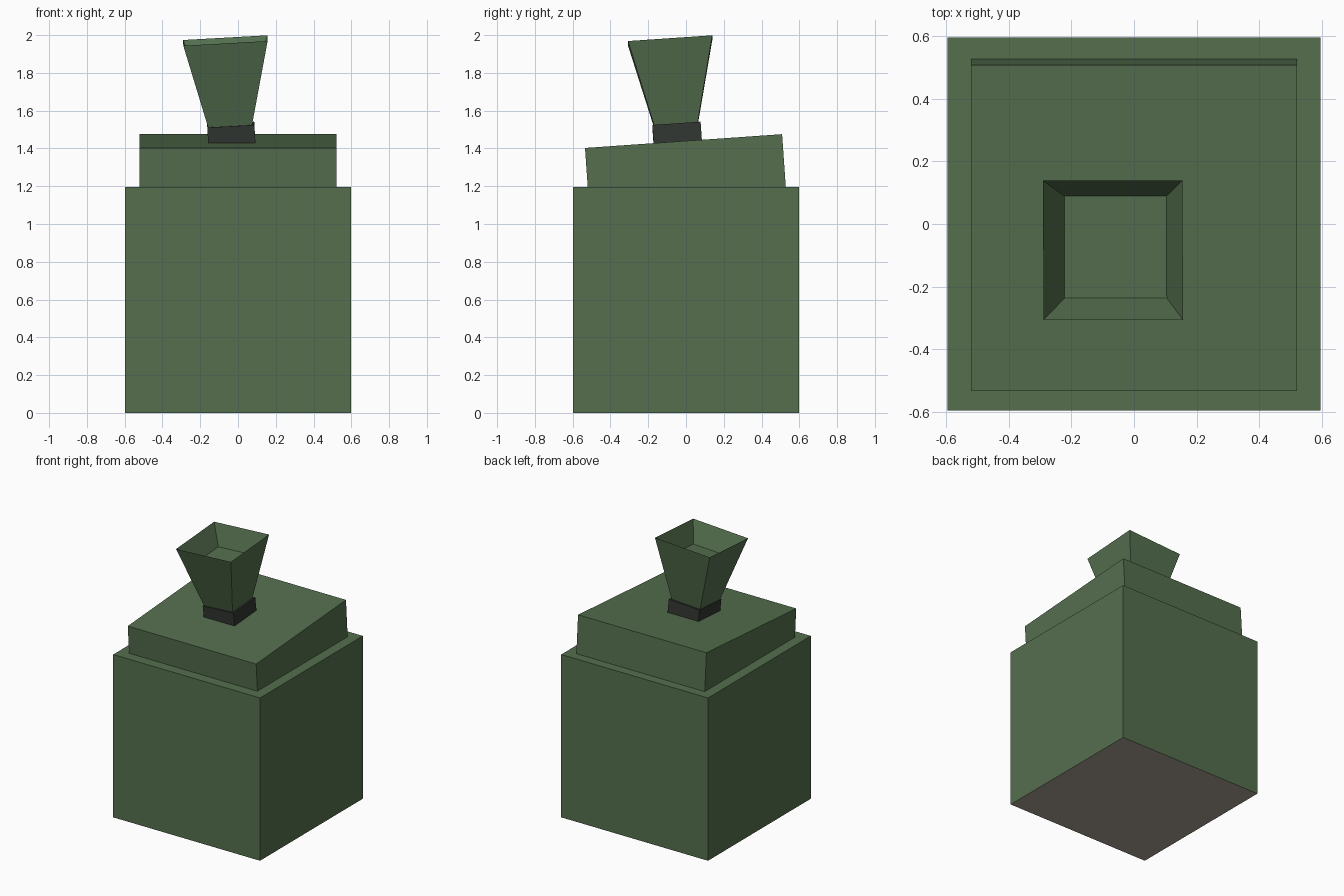
import bpy, bmesh
from math import radians

if "Cube" in bpy.data.objects:
    bpy.data.objects.remove(bpy.data.objects["Cube"])


def material(name, srgb):
    m = bpy.data.materials.new(name)
    m.diffuse_color = [((c + 0.055) / 1.055) ** 2.4 for c in srgb] + [1.0]
    m.use_nodes = True
    m.node_tree.nodes["Principled BSDF"].inputs["Base Color"].default_value = m.diffuse_color
    return m


green = material("dull_green", (0.33, 0.435, 0.305))
dark = material("charcoal", (0.19, 0.21, 0.19))
beige = material("beige_base", (0.67, 0.63, 0.59))


def loft(name, rings, mats, location=(0, 0, 0), tilt=(0, 0)):
    """Join rectangular rings (half_x, half_y, z) into a capped flat-faced solid."""
    bm = bmesh.new()
    loops = [[bm.verts.new((sx * hx, sy * hy, z))
              for sx, sy in ((-1, -1), (1, -1), (1, 1), (-1, 1))]
             for hx, hy, z in rings]
    bm.faces.new(loops[0][::-1])
    bm.faces.new(loops[-1])
    for a, b in zip(loops, loops[1:]):
        for i in range(4):
            j = (i + 1) % 4
            bm.faces.new((a[i], a[j], b[j], b[i]))
    bm.normal_update()
    mesh = bpy.data.meshes.new(name)
    bm.to_mesh(mesh)
    bm.free()
    for m in mats:
        mesh.materials.append(m)
    obj = bpy.data.objects.new(name, mesh)
    obj.location = location
    obj.rotation_euler = (radians(tilt[0]), radians(tilt[1]), 0)
    bpy.context.collection.objects.link(obj)
    return obj


# Main box, with a beige underside
body = loft("body", [(0.597, 0.597, 0), (0.597, 0.597, 1.197)], [green, beige])
for p in body.data.polygons:
    if p.normal.z < -0.5:
        p.material_index = 1

# Lid slab, tipped forward and sunk into the box
loft("lid", [(0.522, 0.523, -0.30), (0.522, 0.523, 0)], [green],
     (0, -0.013, 1.439), (4, 0))

# Dark collar on the lid
TILT = (3.9, -3.2)
loft("collar", [(0.125, 0.128, -0.10), (0.125, 0.128, 0.006)], [dark],
     (-0.038, -0.05, 1.52), TILT)

# Flared hopper with a recessed floor
loft("hopper", [(0.115, 0.115, 0), (0.2235, 0.2235, 0.453), (0.1635, 0.1635, 0.306)],
     [green], (-0.042, -0.053, 1.52), TILT)
